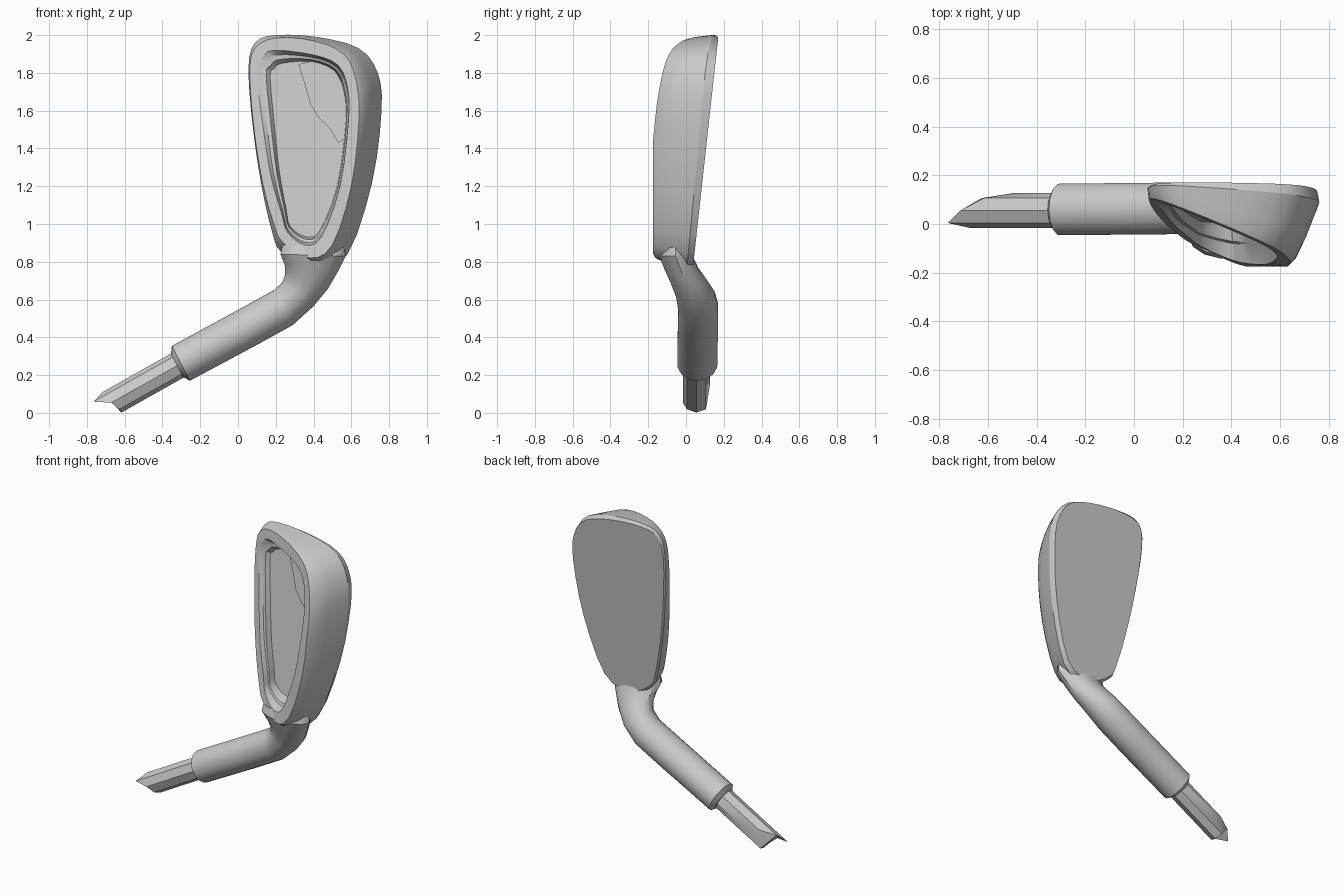
import bpy, bmesh, math
from mathutils import Vector

if "Cube" in bpy.data.objects:
    bpy.data.objects.remove(bpy.data.objects["Cube"])

def face_y(x, z):
    return 0.04 + 0.11 * (z - 0.8)

def back_y(x, z):
    return max(-0.175, 0.07 - 0.4 * (x - 0.07) + 0.12 * (z - 1.6))

def floor_y(x, z):
    return face_y(x, z) - 0.05

def smooth_loop(pts, n=3):
    """Closed Catmull-Rom resampling of an outline."""
    p = [Vector(q) for q in pts]
    out = []
    for i in range(len(p)):
        a, b, c, d = p[i - 1], p[i], p[(i + 1) % len(p)], p[(i + 2) % len(p)]
        for k in range(n):
            t = k / n
            out.append(0.5 * (2 * b + (c - a) * t + (2 * a - 5 * b + 4 * c - d) * t**2
                              + (3 * b - a - 3 * c + d) * t**3))
    return out

def mix(a, b, t):
    return [p.lerp(q, t) for p, q in zip(a, b)]

def loft(name, rings, angle=28):
    """Skin equal-length rings of points and cap both ends."""
    bm = bmesh.new()
    vs = [[bm.verts.new(p) for p in r] for r in rings]
    n = len(vs[0])
    for a, b in zip(vs, vs[1:]):
        for i in range(n):
            j = (i + 1) % n
            bm.faces.new((a[i], a[j], b[j], b[i]))
    caps = [bm.faces.new(vs[0]), bm.faces.new(vs[-1])]
    bmesh.ops.triangulate(bm, faces=caps)
    bmesh.ops.recalc_face_normals(bm, faces=bm.faces)
    me = bpy.data.meshes.new(name)
    bm.to_mesh(me)
    bm.free()
    ob = bpy.data.objects.new(name, me)
    bpy.context.collection.objects.link(ob)
    bpy.ops.object.select_all(action='DESELECT')
    ob.select_set(True)
    bpy.context.view_layer.objects.active = ob
    bpy.ops.object.shade_smooth_by_angle(angle=math.radians(angle))
    return ob

# Outlines in x, z, all matched point for point
outer = smooth_loop([(.23, .85), (.18, .96), (.125, 1.2), (.08, 1.5), (.055, 1.82), (.09, 1.96), (.2, 2.0),
                     (.42, 1.99), (.64, 1.93), (.74, 1.8), (.76, 1.6), (.71, 1.22), (.58, .84), (.4, .76)])
rim = smooth_loop([(.24, .9), (.19, 1.0), (.13, 1.22), (.085, 1.5), (.062, 1.8), (.09, 1.93), (.2, 1.985),
                   (.4, 1.97), (.56, 1.9), (.625, 1.76), (.64, 1.55), (.6, 1.2), (.5, .89), (.38, .82)])
lip = smooth_loop([(.26, .96), (.23, 1.06), (.175, 1.25), (.135, 1.5), (.1, 1.8), (.13, 1.88), (.19, 1.92),
                   (.4, 1.895), (.53, 1.84), (.58, 1.72), (.585, 1.55), (.54, 1.2), (.44, .93), (.35, .89)])
floor = smooth_loop([(.275, .99), (.255, 1.08), (.22, 1.27), (.195, 1.5), (.17, 1.78), (.19, 1.82), (.23, 1.85),
                     (.38, 1.86), (.51, 1.81), (.56, 1.7), (.57, 1.54), (.525, 1.2), (.43, .96), (.35, .935)])

def ring(pts, t, deep=face_y, near=back_y):
    """Place an outline at fraction t between two depth surfaces."""
    return [(p.x, (1 - t) * deep(p.x, p.y) + t * near(p.x, p.y), p.y) for p in pts]

# Club head: flat face, sole wall, back rim, stepped cavity
centre = Vector((.4, 1.4))
loft("club_head", [
    ring([centre + (p - centre) * 0.975 for p in outer], 0),
    ring(outer, 0.15),
    ring(mix(outer, rim, 0.45), 0.6),
    ring(mix(outer, rim, 0.8), 0.9),
    ring(rim, 1),
    ring(lip, 1),
    ring(mix(lip, floor, 0.35), 0.55, floor_y),
    ring(mix(lip, floor, 0.7), 0.5, floor_y),
    ring(floor, 0, floor_y)])

# Raised pad in the toe corner of the cavity
pad = [(.32, 1.845), (.35, 1.75), (.385, 1.63), (.43, 1.56), (.49, 1.5), (.53, 1.43),
       (.57, 1.45), (.575, 1.6), (.565, 1.72), (.51, 1.82), (.4, 1.865)]
loft("cavity_pad", [[(x, floor_y(x, z) + d, z) for x, z in pad] for d in (0.01, -0.015)])

# Hosel: inner edge, outer edge, y centre and y half-width of each section
sections = [((-.355, .31), (-.29, .19), .06, .08),
            ((-.35, .355), (-.255, .17), .06, .108),
            ((.0, .545), (.1, .36), .063, .109),
            ((.19, .65), (.29, .465), .065, .108),
            ((.235, .69), (.4, .565), .05, .105),
            ((.25, .735), (.475, .655), .015, .098),
            ((.248, .78), (.53, .75), -.025, .092),
            ((.225, .84), (.57, .83), -.055, .09),
            ((.235, .89), (.565, .88), -.055, .075)]

def section(inner, outer_pt, yc, hy, sides=14):
    a, b = Vector(inner), Vector(outer_pt)
    out = []
    for i in range(sides):
        w = 2 * math.pi * i / sides
        p = (a + b) / 2 + (a - b) / 2 * math.cos(w)
        out.append((p.x, yc + hy * math.sin(w), p.y))
    return out

loft("hosel", [section(*s) for s in sections], 35)

# Shaft stub with a broken, uneven end
root = Vector((-.305, .055, .26))
along, up, side = Vector((-.87, 0, -.49)), Vector((-.49, 0, .87)), Vector((0, -1, 0))
lengths = [.43, .50, .42, .40, .40, .40, .22, .33]

def shaft_ring(ts):
    return [root + along * t + (up * math.cos(i * math.pi / 4) + side * math.sin(i * math.pi / 4)) * .072
            for i, t in enumerate(ts)]

loft("shaft_stub", [shaft_ring([-.05] * 8), shaft_ring(lengths)], 30)
